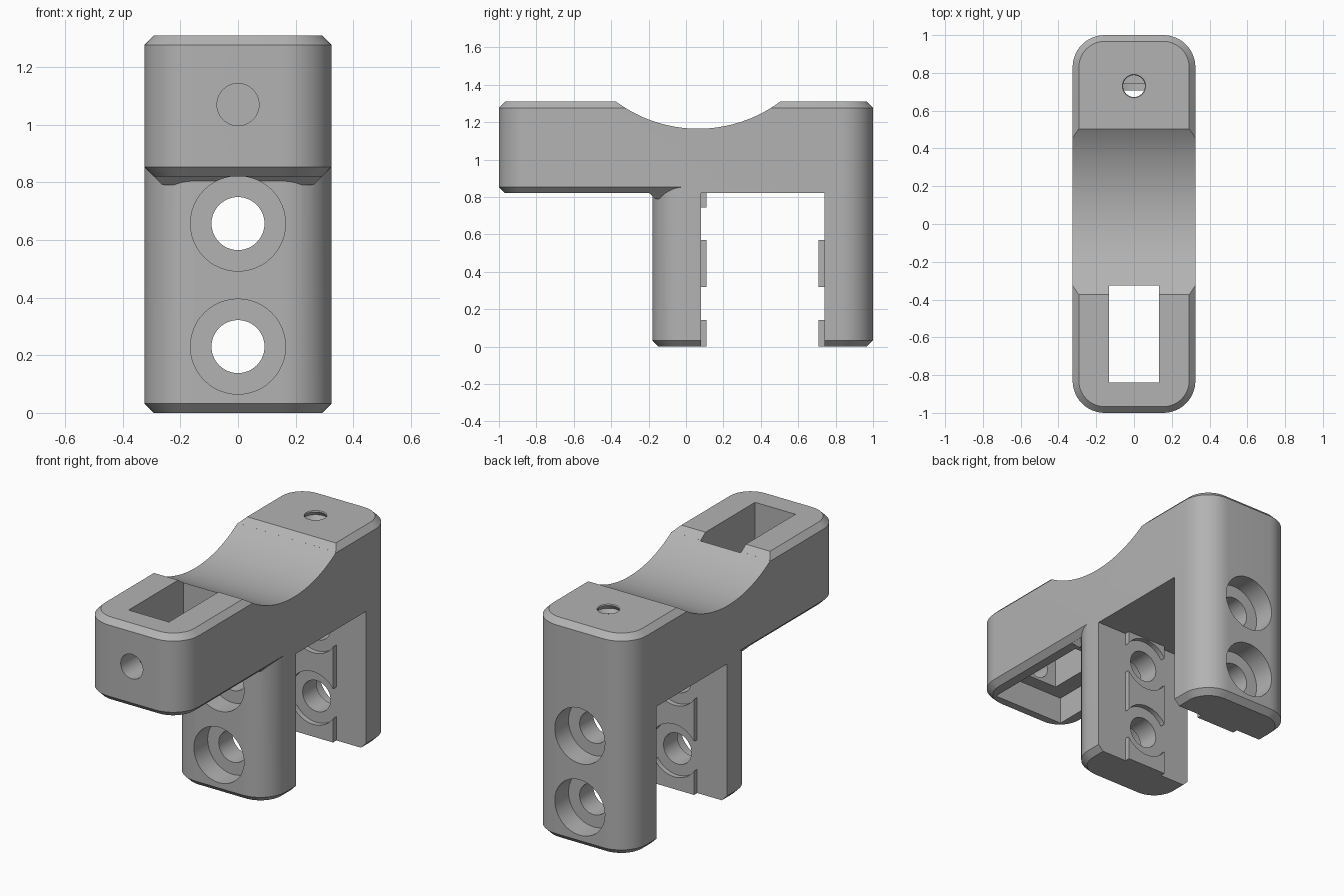
import bpy, bmesh, math

cube = bpy.data.objects.get("Cube")
if cube:
    bpy.data.objects.remove(cube, do_unlink=True)

HALF_W = 0.325
RADIUS = 0.17
CHAMFER = 0.033


def make(name, bm):
    bmesh.ops.recalc_face_normals(bm, faces=bm.faces)
    mesh = bpy.data.meshes.new(name)
    bm.to_mesh(mesh)
    bm.free()
    obj = bpy.data.objects.new(name, mesh)
    bpy.context.collection.objects.link(obj)
    return obj


def loft(name, rings):
    """Skin a stack of closed rings and cap both ends."""
    bm = bmesh.new()
    loops = [[bm.verts.new(p) for p in ring] for ring in rings]
    n = len(loops[0])
    for a, b in zip(loops, loops[1:]):
        for i in range(n):
            j = (i + 1) % n
            bm.faces.new((a[i], a[j], b[j], b[i]))
    bm.faces.new(loops[0][::-1])
    bm.faces.new(loops[-1])
    return make(name, bm)


def rounded_ring(y0, y1, z, inset):
    r = RADIUS - inset
    cx = HALF_W - RADIUS
    centres = [(cx, y1 - RADIUS), (-cx, y1 - RADIUS), (-cx, y0 + RADIUS), (cx, y0 + RADIUS)]
    ring = []
    for k, (x, y) in enumerate(centres):
        for s in range(13):
            a = math.pi / 2 * (k + s / 12)
            ring.append((x + r * math.cos(a), y + r * math.sin(a), z))
    return ring


def rounded_block(name, y0, y1, z0, z1):
    levels = [(z0, CHAMFER), (z0 + CHAMFER, 0), (z1 - CHAMFER, 0), (z1, CHAMFER)]
    return loft(name, [rounded_ring(y0, y1, z, i) for z, i in levels])


def rect(hx, y0, y1, z):
    return [(-hx, y0, z), (hx, y0, z), (hx, y1, z), (-hx, y1, z)]


def box(name, hx, y0, y1, z0, z1):
    return loft(name, [rect(hx, y0, y1, z0), rect(hx, y0, y1, z1)])


def rod_y(name, r, y0, y1, z, n=48):
    turn = [2 * math.pi * i / n for i in range(n)]
    return loft(name, [[(r * math.cos(a), y, z + r * math.sin(a)) for a in turn] for y in (y0, y1)])


def combine(target, tool, operation="DIFFERENCE"):
    mod = target.modifiers.new("boolean", "BOOLEAN")
    mod.operation = operation
    mod.solver = "EXACT"
    mod.object = tool
    bpy.context.view_layer.objects.active = target
    bpy.ops.object.modifier_apply(modifier=mod.name)
    bpy.data.objects.remove(tool, do_unlink=True)


# Top arm, leg block and the small flare under the overhang
body = rounded_block("clamp_bracket", -1, 1, 0.82, 1.31)
combine(body, rounded_block("legs", -0.18, 1, 0, 1.1), "UNION")
flare = loft("flare", [rect(0.262, -0.165, 0, 0.79), rect(0.323, -0.23, 0, 0.853)])
combine(body, flare, "UNION")

# Gap between the legs
combine(body, box("leg_gap", 0.5, 0.08, 0.74, -0.2, 0.82))

# Curved saddle across the top
n = 160
turn = [2 * math.pi * i / n for i in range(n)]
saddle = loft("saddle", [[(x, 0.065 + 0.736 * math.cos(a), 1.901 + 0.736 * math.sin(a))
                          for a in turn] for x in (-0.5, 0.5)])
combine(body, saddle)
combine(body, box("saddle_step", 0.5, -0.33, 0.46, 1.28, 1.5))

# Stepped pocket through the overhang, with a screw hole in its front
combine(body, box("pocket", 0.133, -0.84, -0.325, 0.7, 1.5))
combine(body, box("pocket_recess", 0.235, -0.92, -0.23, 0.7, 0.98))
combine(body, rod_y("front_hole", 0.073, -1.2, -0.7, 1.07))

# Threaded hole in the rear of the top
rings = []
for k in range(23):
    r = 0.073 if k % 2 == 0 else 0.058
    z = 0.8 + 0.024 * k
    rings.append([(r * math.cos(2 * math.pi * i / 32), 0.73 + r * math.sin(2 * math.pi * i / 32), z)
                  for i in range(32)])
combine(body, loft("threaded_hole", rings))

# Gripping ribs on the inner leg faces, scooped around the bolts
BOLTS = (0.23, 0.657)
for name, y0, y1, top in (("front_rib", 0.04, 0.11, 0.83), ("rear_rib", 0.708, 0.78, 0.62)):
    rib = box(name, 0.13, y0, y1, 0, top)
    for z in BOLTS:
        combine(rib, rod_y("scoop", 0.157, -0.1, 0.9, z))
    combine(body, rib, "UNION")

# Bolt holes with counterbores through both legs
for z in BOLTS:
    combine(body, rod_y("bolt_hole", 0.092, -0.5, 1.2, z))
    combine(body, rod_y("front_counterbore", 0.165, -0.4, -0.05, z))
    combine(body, rod_y("rear_counterbore", 0.165, 0.87, 1.2, z))

# One grey finish
grey = bpy.data.materials.new("plain_grey")
grey.use_nodes = True
colour = (0.45, 0.45, 0.45, 1)
grey.diffuse_color = colour
grey.node_tree.nodes["Principled BSDF"].inputs["Base Color"].default_value = colour
body.data.materials.clear()
body.data.materials.append(grey)

bpy.ops.object.select_all(action="DESELECT")
body.select_set(True)
bpy.context.view_layer.objects.active = body
bpy.ops.object.shade_smooth_by_angle(angle=math.radians(25))
